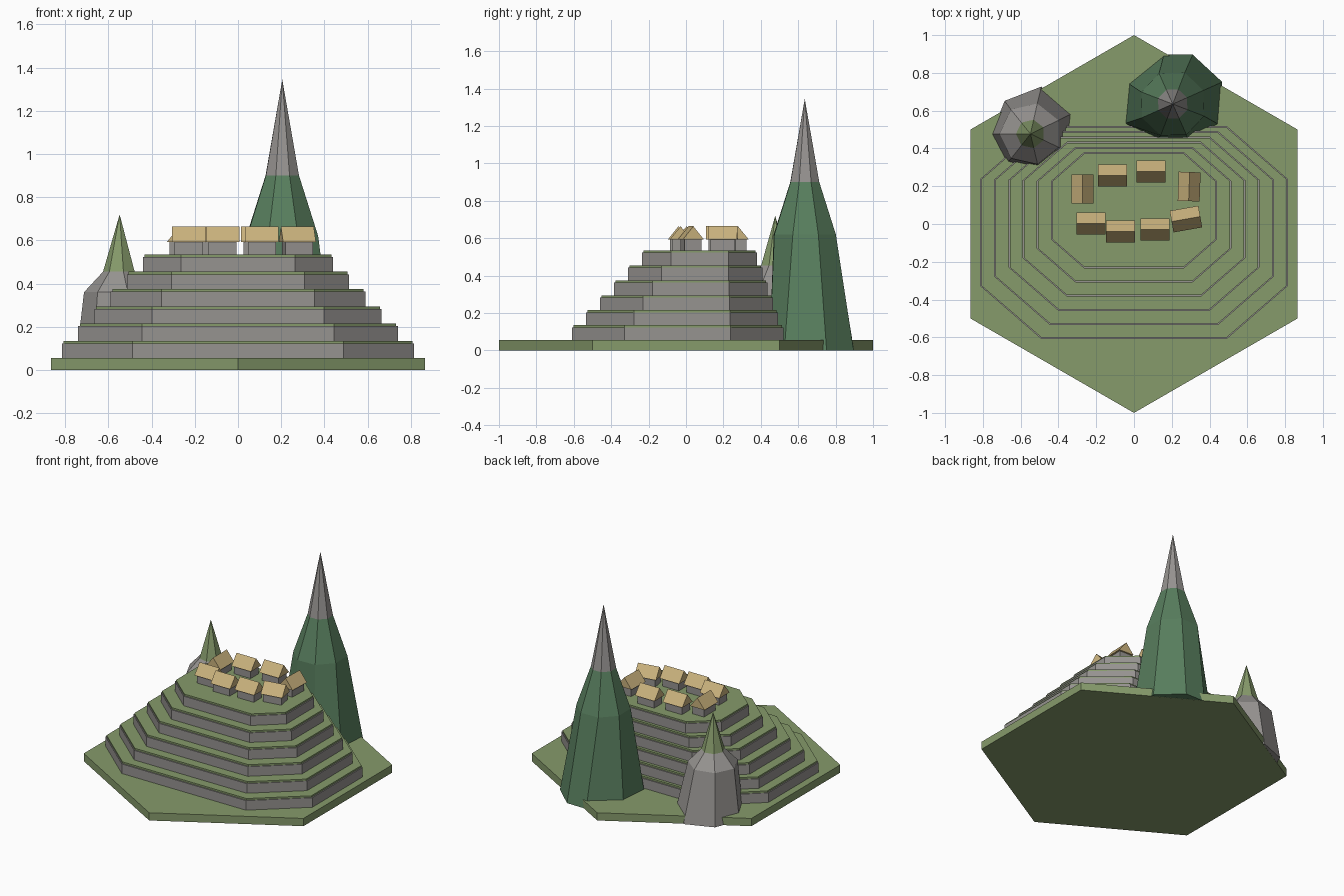
import bpy, math
from mathutils import Matrix, Vector

if "Cube" in bpy.data.objects:
    bpy.data.objects.remove(bpy.data.objects["Cube"])


def material(name, rgb):
    m = bpy.data.materials.new(name)
    m.diffuse_color = (*rgb, 1)
    m.use_nodes = True
    m.node_tree.nodes["Principled BSDF"].inputs["Base Color"].default_value = m.diffuse_color
    return m


GRASS = material("grass green", (0.238, 0.325, 0.147))
STONE = material("stone grey", (0.305, 0.292, 0.280))
FOREST = material("forest green", (0.098, 0.210, 0.112))
THATCH = material("thatch tan", (0.590, 0.445, 0.205))


def make(name, verts, faces, mats, indices=None):
    me = bpy.data.meshes.new(name)
    me.from_pydata(verts, [], faces)
    for m in mats:
        me.materials.append(m)
    if indices:
        for p, i in zip(me.polygons, indices):
            p.material_index = i
    me.update()
    ob = bpy.data.objects.new(name, me)
    bpy.context.collection.objects.link(ob)
    return ob


def prism(name, outline, z0, z1, mat):
    n = len(outline)
    verts = [(x, y, z) for z in (z0, z1) for x, y in outline]
    faces = [tuple(reversed(range(n))), tuple(range(n, 2 * n))]
    faces += [(i, (i + 1) % n, (i + 1) % n + n, i + n) for i in range(n)]
    return make(name, verts, faces, [mat])


def terrace_outline(hx, y0, y1, inset=0.0):
    # chamfered rectangle: 0.6 of the width, 0.5 of the depth stay straight
    cy, hy = (y0 + y1) / 2, (y1 - y0) / 2
    a, b = hx * 0.6, hy * 0.5
    hx, hy = hx - inset, hy - inset
    pts = [(hx, -b), (hx, b), (a, hy), (-a, hy), (-hx, b), (-hx, -b), (-a, -hy), (a, -hy)]
    return [(x, y + cy) for x, y in pts]


def peak(name, cx, cy, base, rings, apex, mats, split):
    # base: (angle, radius) pairs; rings: (z, radius); faces above split use second colour
    n = len(base)
    angles = [math.radians(a) for a, _ in base]
    start, step = angles[0], 2 * math.pi / n
    verts = [(cx + r * math.cos(t), cy + r * math.sin(t), 0.001)
             for t, (_, r) in zip(angles, base)]
    for z, r in rings:
        verts += [(cx + r * math.cos(start + step * i),
                   cy + r * math.sin(start + step * i), z) for i in range(n)]
    verts.append((cx, cy, apex))
    faces = [tuple(reversed(range(n)))]
    for k in range(len(rings)):
        faces += [(k * n + i, k * n + (i + 1) % n, (k + 1) * n + (i + 1) % n, (k + 1) * n + i)
                  for i in range(n)]
    k = len(rings) * n
    faces += [(k + i, k + (i + 1) % n, len(verts) - 1) for i in range(n)]
    idx = [int(sum(verts[v][2] for v in f) / len(f) > split) for f in faces]
    make(name, verts, faces, mats, idx)


# hexagonal ground slab
hexagon = [(math.cos(math.radians(30 + 60 * i)), math.sin(math.radians(30 + 60 * i)))
           for i in range(6)]
prism("ground_slab", hexagon, 0, 0.055, GRASS)

# six stone terraces with slightly inset grass caps
for i in range(6):
    hx, y0, y1 = 0.815 - 0.075 * i, -0.61 + 0.075 * i, 0.52 - 0.028 * i
    z = 0.055 + 0.08 * i
    prism(f"terrace_wall_{i + 1}", terrace_outline(hx, y0, y1), z - 0.005, z + 0.068, STONE)
    prism(f"terrace_grass_{i + 1}", terrace_outline(hx, y0, y1, 0.008), z + 0.068, z + 0.08, GRASS)

# tall forested peak with a bare stone tip
peak("tall_peak", 0.205, 0.635,
     [(24, 0.287), (68, 0.282), (100, 0.267), (155, 0.26),
      (202, 0.276), (246, 0.206), (293, 0.206), (336, 0.268)],
     [(0.62, 0.178), (0.9, 0.083)], 1.345, [FOREST, STONE], 0.9)

# small stone peak with a grassy tip
peak("small_peak", -0.548, 0.477,
     [(26, 0.247), (77, 0.257), (128, 0.222), (180, 0.207),
      (231, 0.20), (283, 0.19), (334, 0.22)],
     [(0.36, 0.165), (0.455, 0.077)], 0.72, [STONE, GRASS], 0.455)


# village houses: stone body with a gabled thatch roof
def house(i, x, y, angle):
    m = Matrix.Translation((x, y, 0.535)) @ Matrix.Rotation(math.radians(angle), 4, 'Z')
    a, b = 0.065, 0.045
    body = prism(f"house_body_{i}", [(a, -b), (a, b), (-a, b), (-a, -b)], -0.002, 0.06, STONE)
    a, b = 0.077, 0.058
    verts = [(s * a, yy, zz) for s in (-1, 1) for yy, zz in ((-b, 0.057), (b, 0.057), (0, 0.129))]
    faces = [(0, 2, 1), (3, 4, 5), (0, 1, 4, 3), (0, 3, 5, 2), (1, 2, 5, 4)]
    roof = make(f"house_roof_{i}", verts, faces, [THATCH])
    for ob in (body, roof):
        ob.data.transform(m)


houses = [(-0.272, 0.185, 90), (-0.114, 0.257, 0), (0.09, 0.278, 0), (0.292, 0.198, 88),
          (-0.228, 0.003, 0), (-0.071, -0.04, 0), (0.111, -0.029, 0), (0.275, 0.026, 10)]
for i, h in enumerate(houses, 1):
    house(i, *h)
